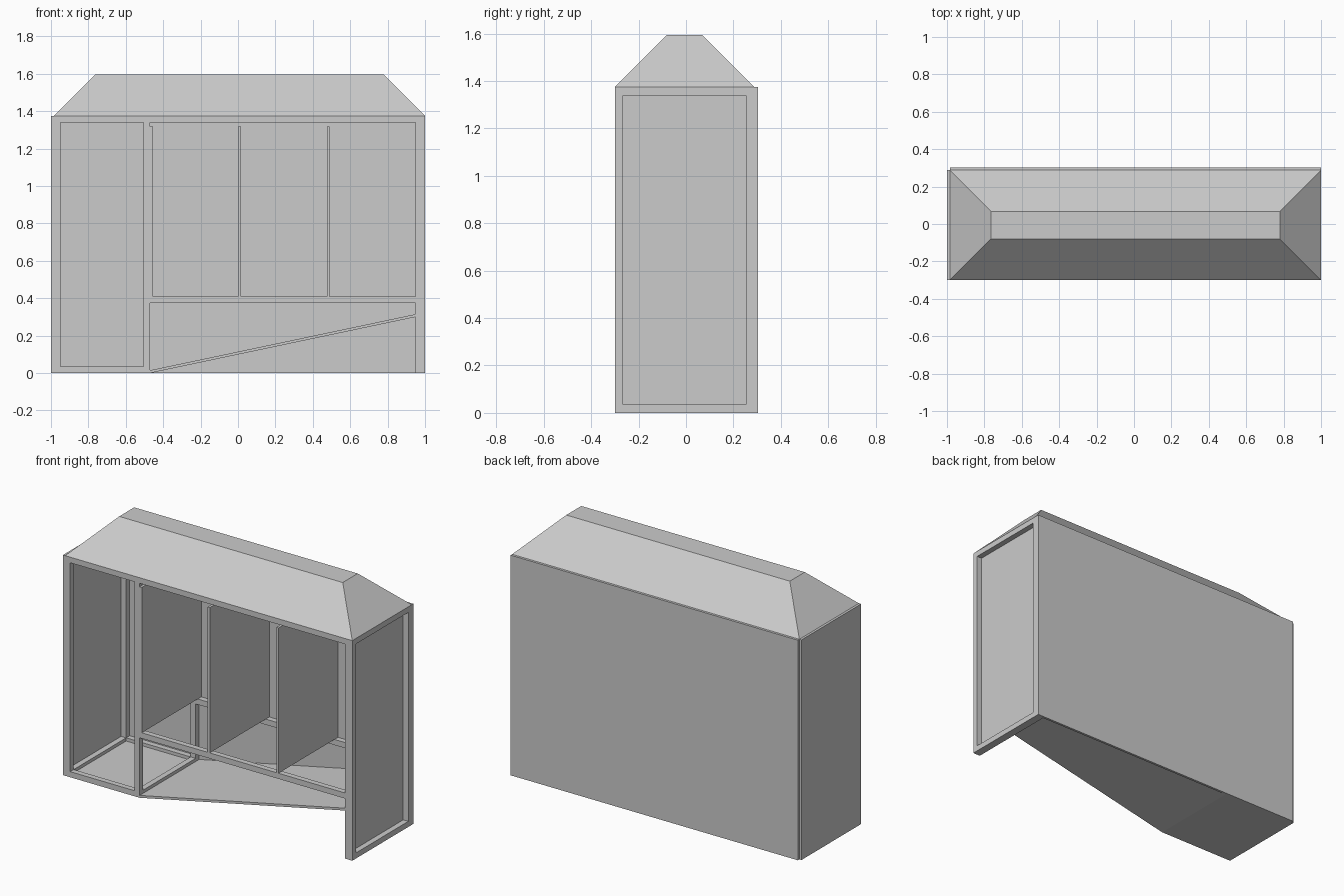
import bpy
import bmesh
from math import atan2, cos, sin

old = bpy.data.objects.get("Cube")
if old:
    bpy.data.objects.remove(old, do_unlink=True)

GREY = (0.6, 0.6, 0.6, 1.0)
mat = bpy.data.materials.new("plain_grey")
mat.use_nodes = True
mat.diffuse_color = GREY
mat.node_tree.nodes["Principled BSDF"].inputs["Base Color"].default_value = GREY

# Main dimensions
BAR, PLY = 0.035, 0.015
LEFT, RIGHT = -0.985, 1.0
FRONT, BACK = -0.3, 0.288
TOP = 1.375
DIV = -0.47          # inner face of the divider frame
SHELF = 0.375        # underside of the shelf rails
INNER = RIGHT - BAR - PLY


def finish(name, bm):
    bmesh.ops.recalc_face_normals(bm, faces=bm.faces)
    mesh = bpy.data.meshes.new(name)
    bm.to_mesh(mesh)
    bm.free()
    mesh.materials.append(mat)
    obj = bpy.data.objects.new(name, mesh)
    bpy.context.collection.objects.link(obj)
    return obj


def box(name, x, y, z):
    bm = bmesh.new()
    bmesh.ops.create_cube(bm, size=1)
    for v in bm.verts:
        for i, (lo, hi) in enumerate((x, y, z)):
            v.co[i] = lo if v.co[i] < 0 else hi
    return finish(name, bm)


# Upright side frames: two posts joined by a top and a bottom bar
for label, x0 in (("right", LEFT), ("divider", DIV - BAR), ("left", RIGHT - BAR)):
    xs = (x0, x0 + BAR)
    floor = 0 if label == "left" else PLY
    box(label + "_front_post", xs, (FRONT, FRONT + BAR), (floor, TOP))
    box(label + "_back_post", xs, (BACK - BAR, BACK), (floor, TOP))
    for part, z in (("bottom", (floor, BAR)), ("top", (TOP - BAR, TOP))):
        box(f"{label}_{part}_bar", xs, (FRONT + BAR, BACK - BAR), z)

# Long rails along the front and the back
for label, y in (("front", (FRONT, FRONT + BAR)), ("back", (BACK - BAR, BACK))):
    box(label + "_base_rail", (LEFT + BAR, DIV - BAR), y, (PLY, BAR))
    box(label + "_tall_bay_top_rail", (LEFT + BAR, DIV - BAR), y, (TOP - BAR, TOP))
    box(label + "_top_rail", (DIV, INNER), y, (TOP - BAR, TOP))
    box(label + "_shelf_rail", (DIV, INNER), y, (SHELF, SHELF + BAR))

# Thin cladding panels
box("back_panel", (LEFT, RIGHT), (BACK, BACK + PLY), (0, TOP))
box("right_side_panel", (LEFT - PLY, LEFT), (FRONT, BACK), (0, TOP))
box("left_side_panel", (INNER, INNER + PLY), (FRONT, BACK), (0, TOP))
box("floor_panel", (LEFT, DIV), (FRONT, BACK), (0, PLY))

# Upright partitions standing on the shelf rails
for i, x in enumerate((DIV, 0.0, 0.475)):
    box(f"partition_{i + 1}", (x, x + PLY), (FRONT, BACK), (SHELF + BAR, 1.318))

# Sloping ramp under the shelf
ramp = box("ramp", (DIV, INNER), (FRONT, BACK), (0, PLY))
for v in ramp.data.vertices:
    v.co.z += 0.3 * (v.co.x - DIV) / (INNER - DIV)

# Hipped roof with a flat top
roof = box("roof", (LEFT, RIGHT), (FRONT, BACK), (TOP, TOP + 0.22))
for v in roof.data.vertices:
    if v.co.z > TOP + 0.1:
        v.co.x += 0.22 if v.co.x < 0 else -0.22
        v.co.y += 0.22 if v.co.y < 0 else -0.22
